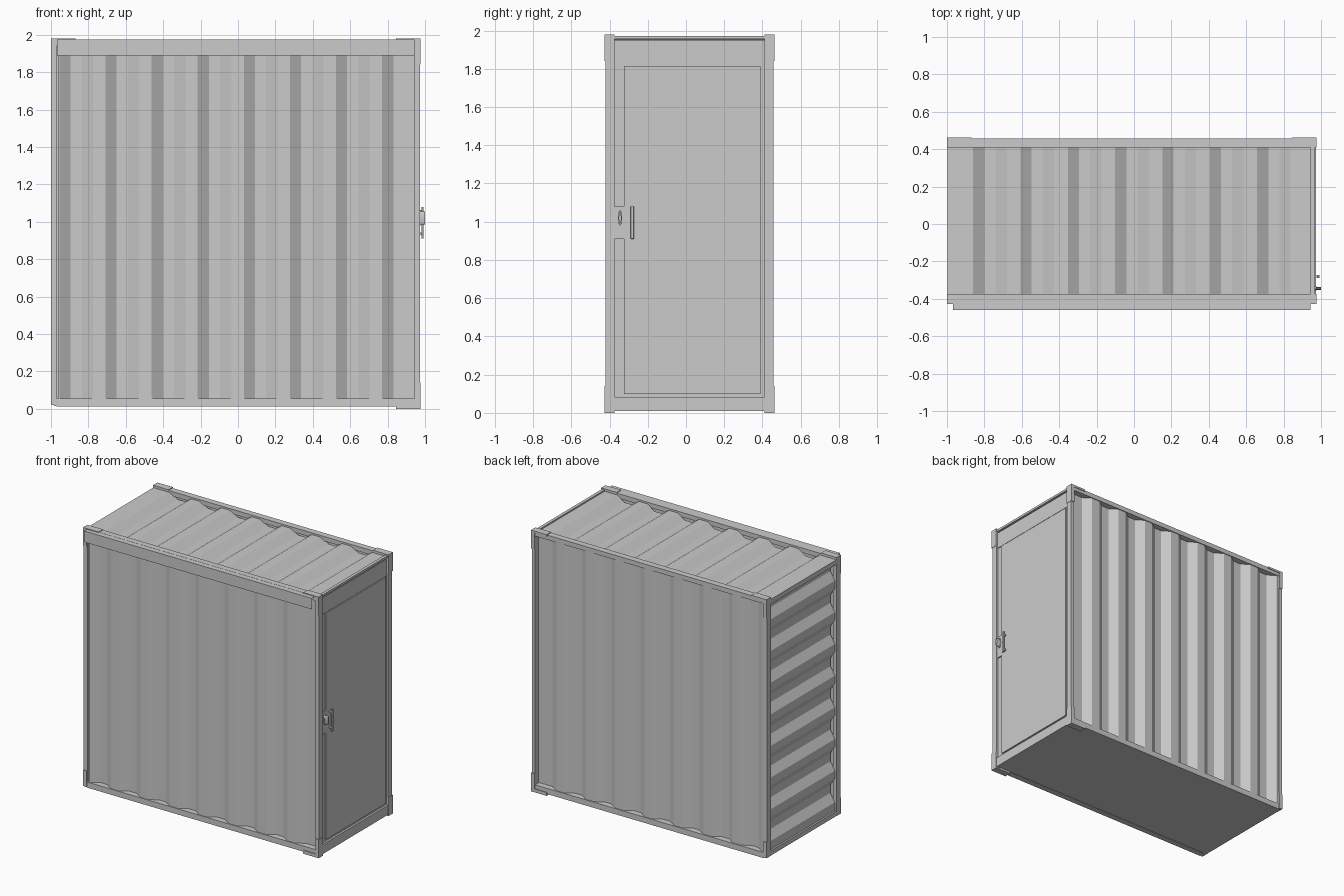
import bpy, bmesh, math
from mathutils import Vector

if "Cube" in bpy.data.objects:
    bpy.data.objects.remove(bpy.data.objects["Cube"])


def mesh_object(name, verts, faces):
    me = bpy.data.meshes.new(name)
    me.from_pydata([tuple(v) for v in verts], [], faces)
    ob = bpy.data.objects.new(name, me)
    bpy.context.collection.objects.link(ob)
    return ob


def box(name, x0, x1, y0, y1, z0, z1, bevel=0):
    v = [(x, y, z) for x in (x0, x1) for y in (y0, y1) for z in (z0, z1)]
    f = [(0, 1, 3, 2), (4, 6, 7, 5), (0, 4, 5, 1), (2, 3, 7, 6), (0, 2, 6, 4), (1, 5, 7, 3)]
    ob = mesh_object(name, v, f)
    if bevel:
        m = ob.modifiers.new("bevel", 'BEVEL')
        m.width, m.segments = bevel, 3
    return ob


def corrugated(name, start, end, first, period, place, flip=False):
    """Trapezoid sheet; place(s, depth, side) maps it into space."""
    pts = [(start, 0.0)]
    s = first
    while s < end:
        for ds, d in ((0, 0), (0.06, 0.04), (0.12, 0.04), (0.18, 0)):
            if start < s + ds < end:
                pts.append((s + ds, d))
        s += period
    pts.append((end, pts[-1][1]))
    verts = [place(s, d, k) for s, d in pts for k in (0, 1)]
    faces = [(2 * i, 2 * i + 2, 2 * i + 3, 2 * i + 1) for i in range(len(pts) - 1)]
    if flip:
        faces = [f[::-1] for f in faces]
    return mesh_object(name, verts, faces)


# corrugated sheets
corrugated("front_wall", -0.96, 0.95, -0.955, 0.2465,
           lambda s, d, k: (s, -0.415 + d, (0.04, 1.95)[k]))
corrugated("back_wall", -0.97, 0.95, -0.955, 0.2465,
           lambda s, d, k: (s, 0.452 - d, (0.04, 1.95)[k]), True)
corrugated("roof", -0.985, 0.965, -0.86, 0.253,
           lambda s, d, k: (s, (-0.375, 0.42)[k], 1.962 - d))
corrugated("end_wall", 0.05, 1.93, 0.12, 0.24,
           lambda s, d, k: (-0.985 + d, (-0.38, 0.42)[k], s))

# floor
box("floor", -0.985, 0.96, -0.42, 0.45, 0.015, 0.035)

# posts, long rails and corner fittings on both long sides
for side, y0, y1, outer in (("front", -0.42, -0.375, -0.427), ("back", 0.41, 0.458, 0.463)):
    lo, hi = min(y0, outer), max(y1, outer)
    box(side + "_left_post", -1.0, -0.97, y0, y1, 0.02, 1.975)
    box(side + "_right_post", 0.945, 0.972, y0, y1, 0.005, 1.975)
    box(side + "_top_rail", -0.995, 0.97, y0, y1, 1.94, 1.975)
    box(side + "_bottom_rail", -0.97, 0.95, y0, y1, 0.012, 0.055)
    for end, xa, xb in (("left", -1.0, -0.87), ("right", 0.845, 0.975)):
        box(f"{side}_{end}_top_fitting", xa, xb, lo, hi, 1.965, 1.98)
        xe = (-1.0, -0.972) if end == "left" else (0.947, 0.975)
        box(f"{side}_{end}_top_corner", *xe, lo, hi, 1.84, 1.98)
        zb = 0.02 if end == "left" else 0.0
        box(f"{side}_{end}_bottom_corner", *xe, lo, hi, zb, 0.14)
    box(side + "_right_foot", 0.845, 0.975, lo, hi, 0.0, 0.025)

# open folded strip along the top of the front
mesh_object("front_fascia",
            [(x, y, z) for x in (-0.968, 0.943)
             for y, z in ((-0.42, 1.974), (-0.46, 1.974), (-0.46, 1.89))],
            [(0, 1, 4, 3), (1, 2, 5, 4)])

# closed end cross rails
box("end_top_rail", -0.998, -0.97, -0.38, 0.42, 1.925, 1.962)
box("end_bottom_rail", -0.998, -0.97, -0.38, 0.42, 0.02, 0.055)

# door end
box("door_frame", 0.935, 0.957, -0.38, 0.415, 0.03, 1.95)
box("door_header", 0.945, 0.968, -0.375, 0.41, 1.955, 1.972)
box("door_lintel", 0.945, 0.963, -0.375, 0.405, 1.82, 1.945)
box("door_sill", 0.94, 0.972, -0.375, 0.41, 0.01, 0.083)
box("door_panel", 0.95, 0.966, -0.325, 0.39, 0.10, 1.815)
box("lock_plate", 0.95, 0.966, -0.375, -0.325, 0.91, 1.08)

# pull bar on two mounts
box("handle_bar", 0.982, 0.992, -0.29, -0.272, 0.91, 1.08, 0.003)
for i, z in enumerate((0.93, 1.05)):
    box(f"handle_mount_{i + 1}", 0.964, 0.984, -0.287, -0.275, z, z + 0.012)

# turn knob: oval escutcheon and grip
for name, x0, x1, ry, rz in (("lock_escutcheon", 0.964, 0.976, 0.011, 0.04),
                             ("lock_knob", 0.974, 1.0, 0.007, 0.034)):
    bm = bmesh.new()
    bmesh.ops.create_cone(bm, cap_ends=True, segments=20, radius1=1, radius2=1, depth=1)
    for v in bm.verts:
        a, b, c = v.co
        v.co = Vector(((x0 + x1) / 2 + c * (x1 - x0), -0.345 + a * ry, 1.02 + b * rz))
    bmesh.ops.recalc_face_normals(bm, faces=bm.faces)
    me = bpy.data.meshes.new(name)
    bm.to_mesh(me)
    bm.free()
    ob = bpy.data.objects.new(name, me)
    bpy.context.collection.objects.link(ob)
